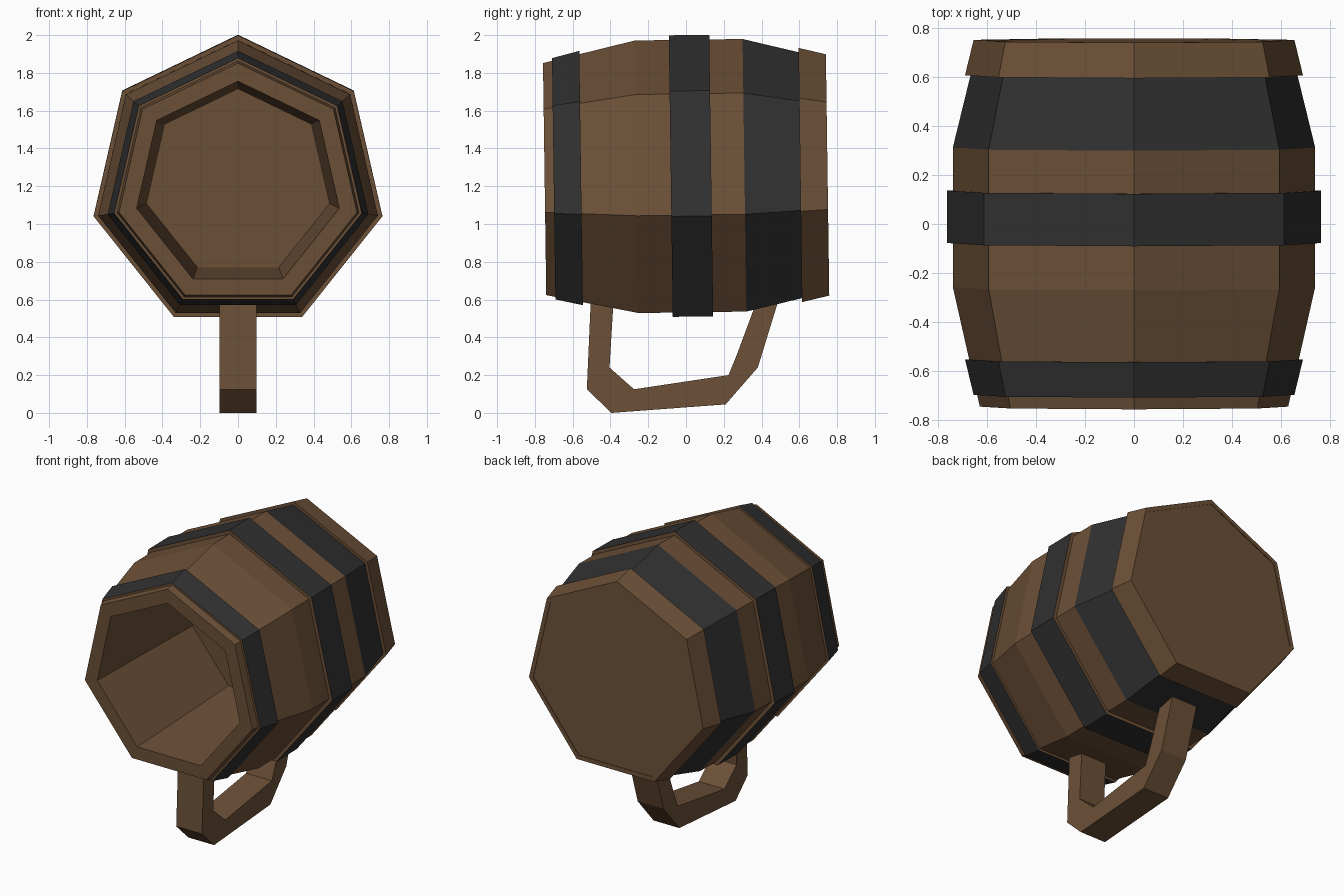
import bpy, bmesh, math

if "Cube" in bpy.data.objects:
    bpy.data.objects.remove(bpy.data.objects["Cube"])

CENTRE_Z, SIDES, TILT = 1.216, 7, 0.014  # barrel axis runs along y, leaning very slightly


def material(name, rgb):
    m = bpy.data.materials.new(name)
    m.diffuse_color = (*rgb, 1)
    m.use_nodes = True
    m.node_tree.nodes["Principled BSDF"].inputs["Base Color"].default_value = m.diffuse_color
    return m


wood = material("brown wood", (0.15, 0.08, 0.038))
iron = material("black iron", (0.03, 0.03, 0.03))


def finish(name, bm, mats):
    bmesh.ops.recalc_face_normals(bm, faces=bm.faces)
    me = bpy.data.meshes.new(name)
    bm.to_mesh(me)
    bm.free()
    for m in mats:
        me.materials.append(m)
    ob = bpy.data.objects.new(name, me)
    bpy.context.collection.objects.link(ob)
    return ob


def lathe(name, profile, iron_segments=(), closed=False):
    """Seven-sided turning around y; profile is (y, radius) pairs."""
    bm = bmesh.new()
    rings = []
    for y, r in profile:
        ring = []
        for i in range(SIDES):
            a = 2 * math.pi * i / SIDES
            h = r * math.cos(a)
            ring.append(bm.verts.new((r * math.sin(a), y - TILT * h, CENTRE_Z + h + TILT * y)))
        rings.append(ring)
    n = len(rings)
    for s in range(n if closed else n - 1):
        a, b = rings[s], rings[(s + 1) % n]
        for i in range(SIDES):
            j = (i + 1) % SIDES
            f = bm.faces.new((a[i], a[j], b[j], b[i]))
            f.material_index = 1 if s in iron_segments else 0
    if not closed:
        bm.faces.new(rings[0])
        bm.faces.new(rings[-1])
    return finish(name, bm, (wood, iron))


# Hollow barrel: inner floor, inner wall, lip, outside, back; the rear band is flush
lathe("barrel", [(0.2, 0.497), (-0.3, 0.525), (-0.748, 0.55), (-0.748, 0.646),
                 (-0.26, 0.759), (0.31, 0.759), (0.605, 0.685), (0.745, 0.645)],
      iron_segments=(5,))

# Raised hoops: iron outside, wooden side edges
lathe("front_hoop", [(-0.70, 0.64), (-0.70, 0.672), (-0.555, 0.708), (-0.555, 0.67)], (1,), True)
lathe("middle_hoop", [(-0.08, 0.74), (-0.08, 0.784), (0.134, 0.784), (0.134, 0.74)], (1,), True)

# Wooden base rim at the back
lathe("base_rim", [(0.605, 0.67), (0.605, 0.708), (0.75, 0.672), (0.75, 0.64)], (), True)

# Handle: side outline extruded across x
outer = [(-0.503, 0.62), (-0.525, 0.125), (-0.395, 0.0), (0.21, 0.045), (0.38, 0.24), (0.497, 0.62)]
inner = [(-0.382, 0.62), (-0.405, 0.24), (-0.275, 0.125), (0.225, 0.2), (0.385, 0.62)]
inner.insert(4, (0.27, 0.31))
bm = bmesh.new()
loops = [[bm.verts.new((x, y, z)) for y, z in pts] for x in (-0.097, 0.097) for pts in (outer, inner)]
lo, li, ro, ri = loops
for i in range(5):
    for a, b in ((lo, li), (li, ri), (ri, ro), (ro, lo)):
        bm.faces.new((a[i], a[i + 1], b[i + 1], b[i]))
for i in (0, 5):
    bm.faces.new((lo[i], li[i], ri[i], ro[i]))
finish("handle", bm, (wood,))
